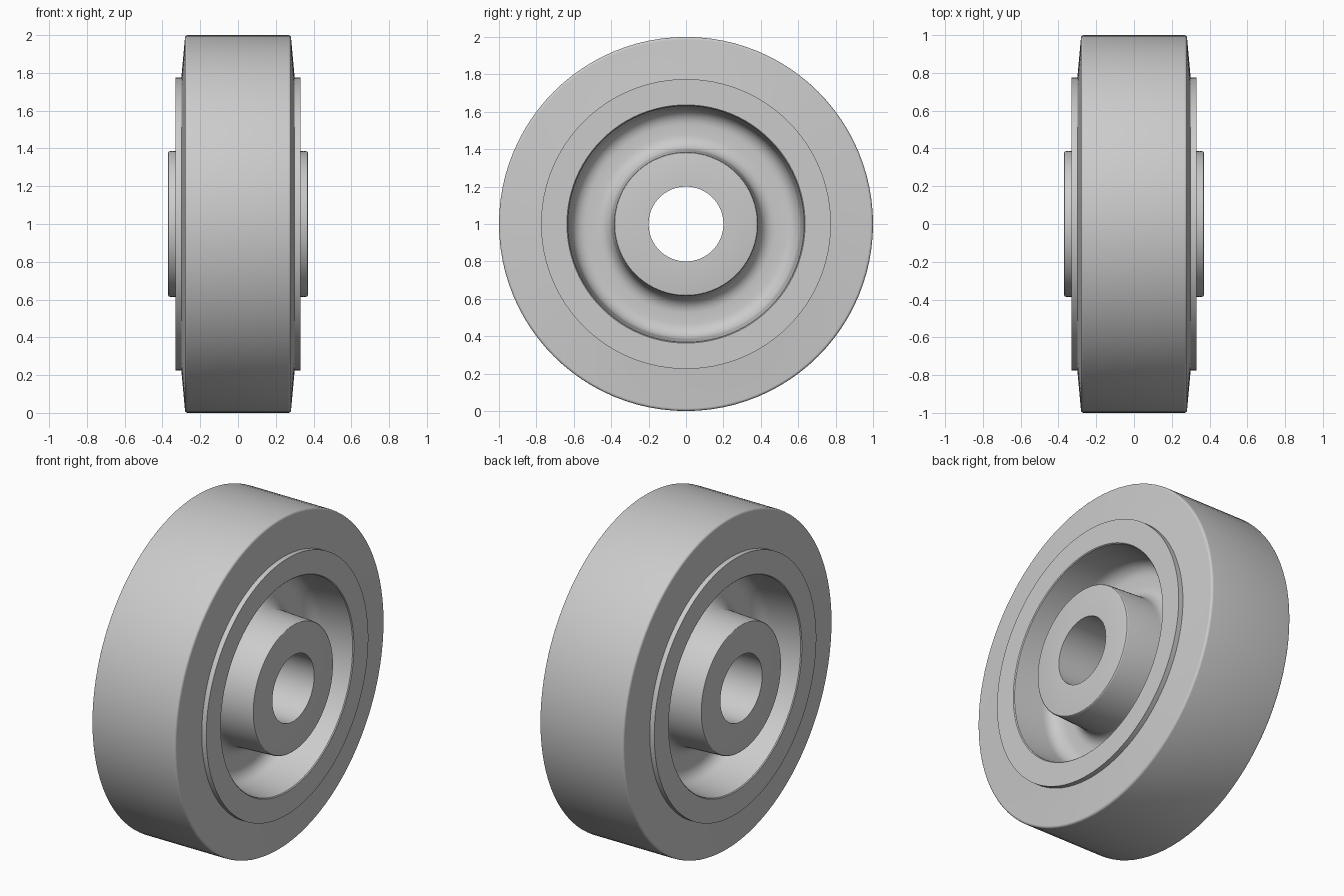
import bpy, bmesh
from math import sin, cos, pi, radians

if "Cube" in bpy.data.objects:
    bpy.data.objects.remove(bpy.data.objects["Cube"])

SEGMENTS = 96


def arc(cx, cr, rad, a0, a1, n=6):
    """Arc points (x, radius) about a centre, angles in degrees."""
    return [(cx + rad * cos(radians(a0 + (a1 - a0) * i / n)),
             cr + rad * sin(radians(a0 + (a1 - a0) * i / n))) for i in range(n + 1)]


def revolve(name, half):
    """Mirror a half profile across x = 0 and revolve it about the wheel axis."""
    loop = half + [(-x, r) for x, r in reversed(half)]
    bm = bmesh.new()
    rings = []
    for s in range(SEGMENTS):
        a = 2 * pi * s / SEGMENTS
        rings.append([bm.verts.new((x, r * sin(a), 1 + r * cos(a))) for x, r in loop])
    for s in range(SEGMENTS):
        a, b = rings[s], rings[(s + 1) % SEGMENTS]
        for i in range(len(loop)):
            j = (i + 1) % len(loop)
            bm.faces.new((a[i], a[j], b[j], b[i]))
    bmesh.ops.recalc_face_normals(bm, faces=bm.faces)
    mesh = bpy.data.meshes.new(name)
    bm.to_mesh(mesh)
    bm.free()
    obj = bpy.data.objects.new(name, mesh)
    bpy.context.collection.objects.link(obj)
    bpy.ops.object.select_all(action='DESELECT')
    obj.select_set(True)
    bpy.context.view_layer.objects.active = obj
    bpy.ops.object.shade_smooth_by_angle(angle=radians(30))
    return obj


# Tyre: flat tread, small rounded shoulder, slightly sloping sidewall
revolve("tyre", [(0.30, 0.775), (0.281, 0.985)] + arc(0.267, 0.986, 0.014, 10, 90, 4))

# Wheel core: bored hub, filleted recessed web, raised rim ring
core = [(0.37, 0.20)]
core += arc(0.362, 0.377, 0.008, 0, 90, 3)        # hub edge
core += arc(0.14, 0.475, 0.08, 270, 180)          # hub to web fillet
core += arc(0.14, 0.535, 0.08, 180, 90)           # web to rim fillet
core += [(0.325, 0.632), (0.33, 0.637), (0.33, 0.775)]
revolve("wheel_core", core)
